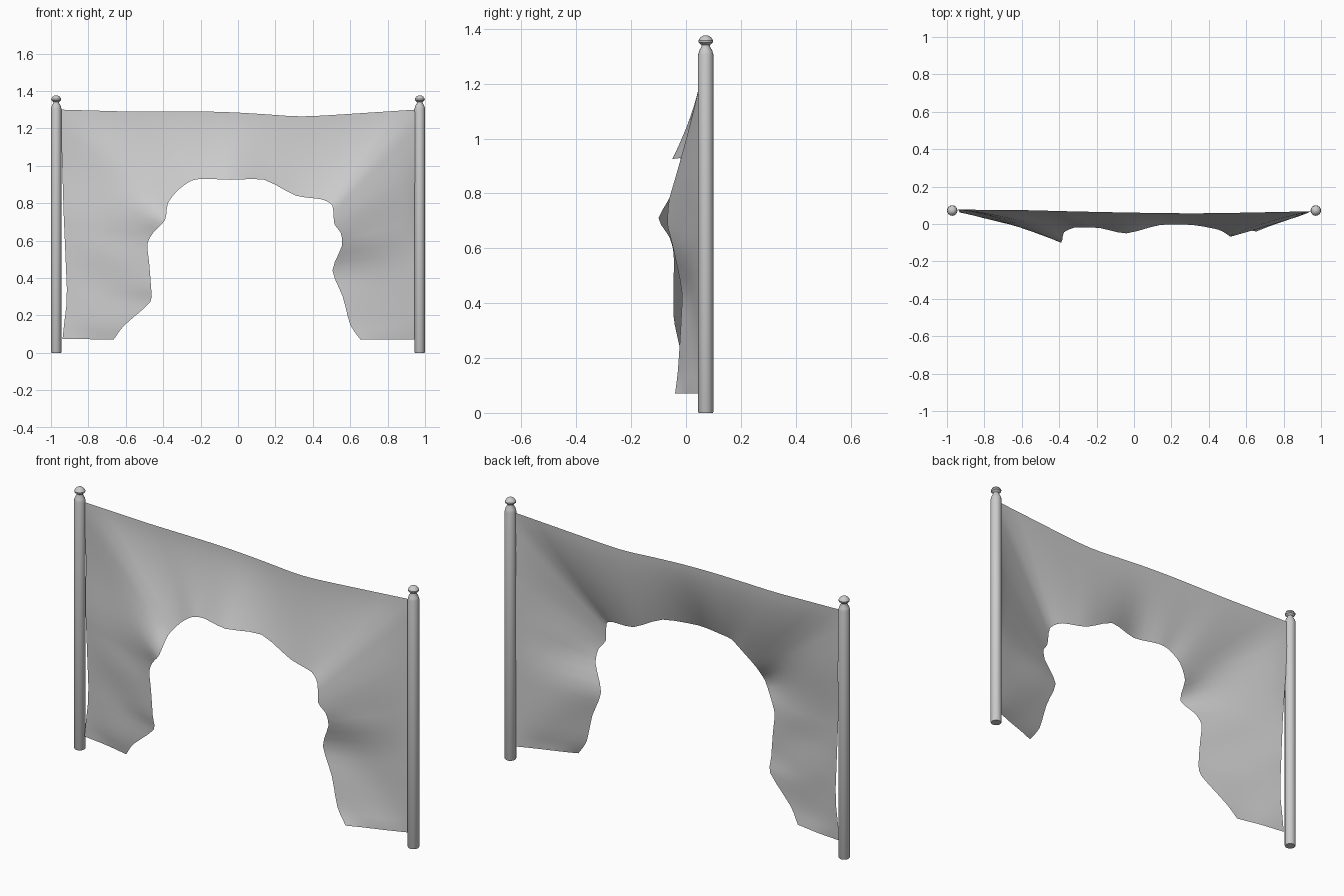
import bpy, bmesh, math
from mathutils import Vector

if "Cube" in bpy.data.objects:
    bpy.data.objects.remove(bpy.data.objects["Cube"])

# Tattered inner edge of the sheet (x, y, z), left foot over the arch to right foot
inner = [(-.665, .02, .07), (-.61, .0, .145), (-.47, -.03, .27), (-.465, -.045, .35),
         (-.475, -.045, .48), (-.485, -.045, .58), (-.455, -.06, .64), (-.39, -.1, .71),
         (-.375, -.045, .80), (-.32, -.02, .87), (-.25, -.02, .92), (-.18, -.022, .93),
         (-.04, -.05, .925), (.14, -.005, .925), (.31, -.005, .84), (.45, -.03, .82),
         (.505, -.06, .785), (.515, -.068, .69), (.55, -.056, .64), (.555, -.04, .57),
         (.505, -.015, .44), (.56, -.02, .30), (.60, -.03, .15), (.655, -.04, .07)]

# Matching outer edge (x, z): up the left post, along the sagging top, down the right post
outer = [(-.938, .075), (-.93, .15), (-.918, .25), (-.915, .34), (-.92, .46), (-.925, .58),
         (-.932, .74), (-.94, 1.0), (-.95, 1.30), (-.60, 1.29), (-.40, 1.29), (-.20, 1.29),
         (-.02, 1.285), (.15, 1.275), (.34, 1.264), (.58, 1.276), (.95, 1.30), (.948, 1.0),
         (.946, .82), (.945, .65), (.944, .47), (.944, .31), (.944, .16), (.944, .07)]


def back_y(i, x):
    if i < 7:
        return .062          # loose lower left edge
    return .057 + .02 * min(1, abs(x - .3)) ** 1.4


outer = [Vector((x, back_y(i, x), z)) for i, (x, z) in enumerate(outer)]
inner = [Vector(p) for p in inner]


def spline(pts, i, f):
    a, b = pts[max(i - 1, 0)], pts[i]
    c, d = pts[i + 1], pts[min(i + 2, len(pts) - 1)]
    return 0.5 * (2 * b + (c - a) * f + (2 * a - 5 * b + 4 * c - d) * f * f
                  + (3 * b - a - 3 * c + d) * f ** 3)


# How the sheet curves between the edges, per contour point
power = [1.05] * 7 + [1.35] * 2 + [1.6] * 7 + [1.2, .9, .85, .85] + [1.05] * 4

# Cloth: loft between the two edges, curved forward near the hole
bm = bmesh.new()
RINGS, SUB = 14, 3
rows = []
last = len(inner) - 1
for k in range(last * SUB + 1):
    i = min(k // SUB, last - 1)
    f = k / SUB - i
    p_in = spline(inner, i, f) * .7 + inner[i].lerp(inner[i + 1], f) * .3
    p_out = spline(outer, i, f) if 9 <= i <= 14 else outer[i].lerp(outer[i + 1], f)
    pw = power[i] * (1 - f) + power[i + 1] * f
    u = i + f
    flap = min(1, max(0, abs(u - 12) - 5) / 2)
    row = []
    for r in range(RINGS + 1):
        t = r / RINGS
        co = p_out.lerp(p_in, t)
        # faint wrinkles on the hanging flaps
        co.y = (p_out.y + (p_in.y - p_out.y) * t ** pw
                + flap * .004 * math.sin(u * 2.1 + t * 3) * math.sin(math.pi * t))
        row.append(bm.verts.new(co))
    rows.append(row)
for a, b in zip(rows, rows[1:]):
    for r in range(RINGS):
        bm.faces.new((a[r], a[r + 1], b[r + 1], b[r]))
bmesh.ops.recalc_face_normals(bm, faces=bm.faces)
if sum(f.normal.y for f in bm.faces) > 0:
    bmesh.ops.reverse_faces(bm, faces=bm.faces)
for f in bm.faces:
    f.smooth = True
mesh = bpy.data.meshes.new("torn_cloth")
bm.to_mesh(mesh)
bm.free()
bpy.context.collection.objects.link(bpy.data.objects.new("torn_cloth", mesh))

# Posts: lathed profile (radius, z) with tapered neck and knob finial
profile = [(.026, 0), (.028, .004), (.028, 1.305), (.024, 1.320), (.015, 1.336),
           (.015, 1.341), (.026, 1.350), (.027, 1.357), (.019, 1.369), (.008, 1.376)]


def post(name, x, y=.072, sides=16):
    bm = bmesh.new()
    rings = [[bm.verts.new((x + r * math.cos(2 * math.pi * k / sides),
                            y + r * math.sin(2 * math.pi * k / sides), z))
              for k in range(sides)] for r, z in profile]
    for a, b in zip(rings, rings[1:]):
        for k in range(sides):
            n = (k + 1) % sides
            bm.faces.new((a[k], a[n], b[n], b[k]))
    bm.faces.new(rings[0][::-1])
    bm.faces.new(rings[-1])
    mesh = bpy.data.meshes.new(name)
    bm.to_mesh(mesh)
    bm.free()
    ob = bpy.data.objects.new(name, mesh)
    bpy.context.collection.objects.link(ob)
    bpy.ops.object.select_all(action='DESELECT')
    ob.select_set(True)
    bpy.context.view_layer.objects.active = ob
    bpy.ops.object.shade_smooth_by_angle(angle=math.radians(40))


post("left_post", -.972)
post("right_post", .972)
